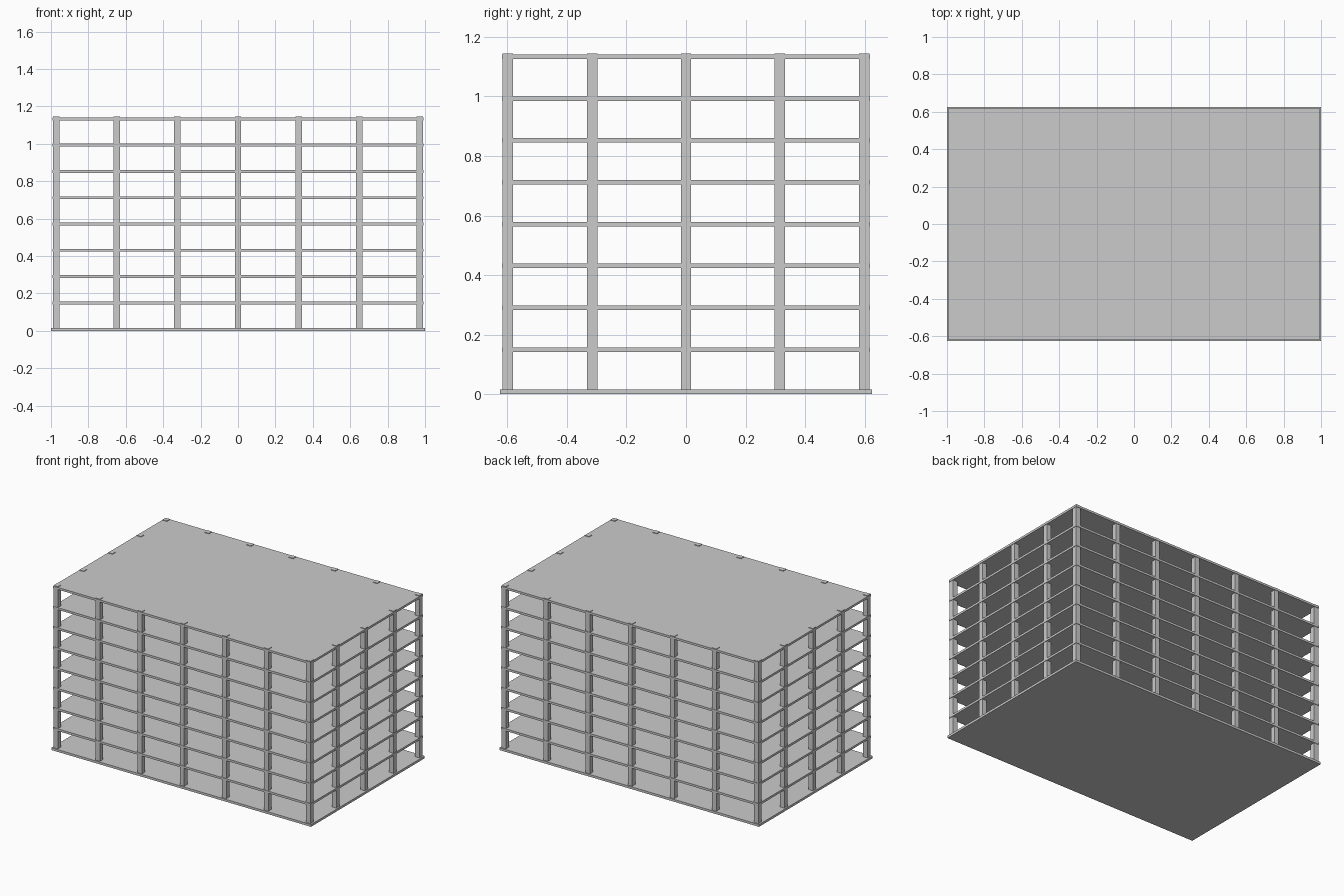
import bpy

if "Cube" in bpy.data.objects:
    bpy.data.objects.remove(bpy.data.objects["Cube"])


def box(name, x, y, z0, z1, sx, sy):
    """Axis-aligned box from z0 to z1, centred on x, y."""
    bpy.ops.mesh.primitive_cube_add(size=1, location=(x, y, (z0 + z1) / 2))
    ob = bpy.context.object
    ob.name = name
    ob.scale = (sx, sy, z1 - z0)
    bpy.ops.object.transform_apply(location=False, rotation=False, scale=True)
    return ob


# Ground slab, slightly larger than the floors
box("base_slab", 0, 0, 0, 0.016, 2.0, 1.25)

# Eight upper floor slabs, the last one being the roof
for i in range(1, 9):
    z = 0.1495 + (i - 1) * 0.1406
    name = "roof_slab" if i == 8 else f"floor_slab_{i}"
    box(name, 0, 0, z - 0.0075, z + 0.0075, 1.984, 1.238)

# Perimeter columns, poking just above the roof
COL = 0.034
xs = [i * 0.324 for i in range(-3, 4)]
ys = [-0.599, -0.315, 0, 0.315, 0.599]
for x in xs:
    for y in ys:
        if x in (xs[0], xs[-1]) or y in (ys[0], ys[-1]):
            box("column", x, y, 0.01, 1.145, COL, COL)
